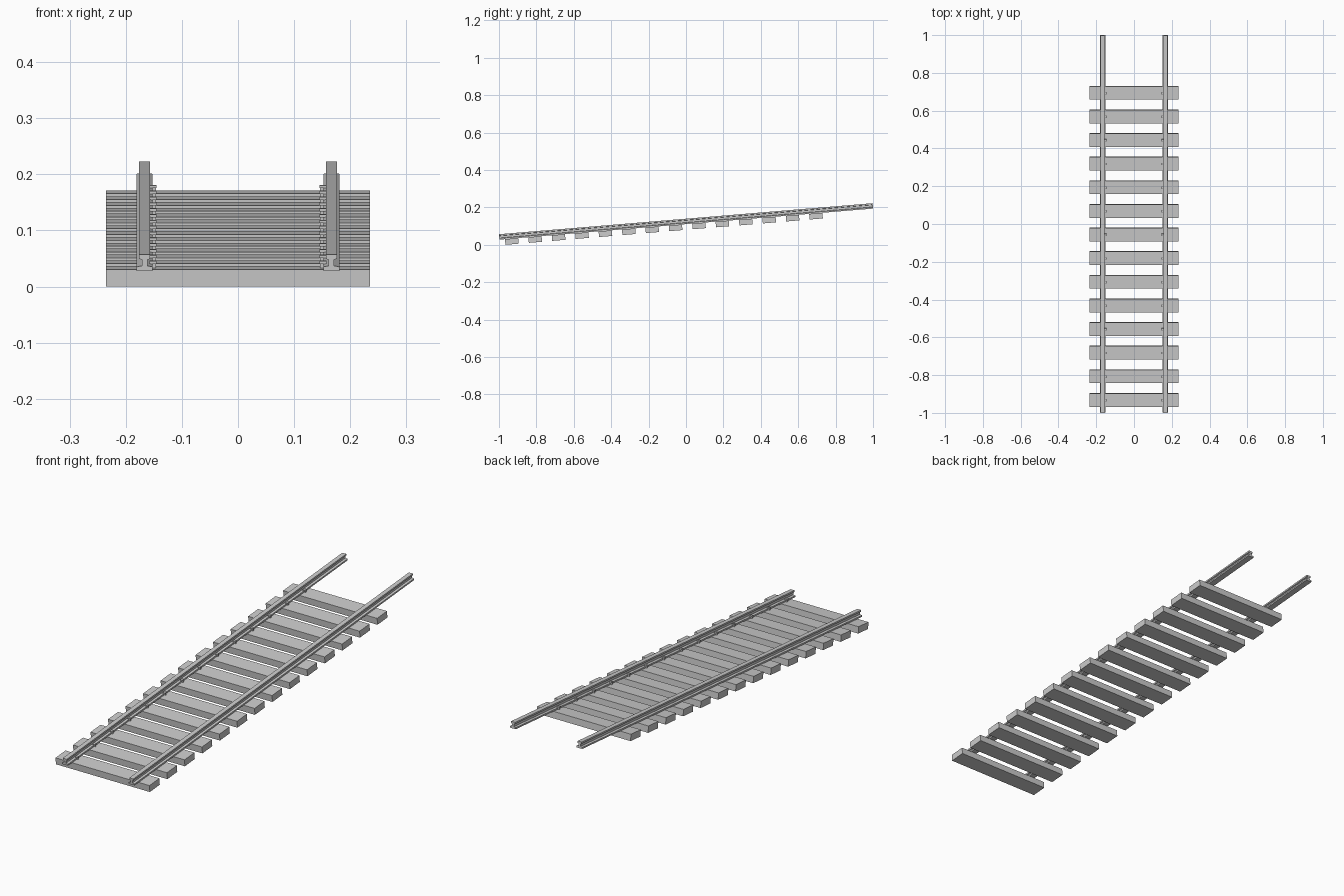
import bpy, bmesh, math
from mathutils import Matrix

if "Cube" in bpy.data.objects:
    bpy.data.objects.remove(bpy.data.objects["Cube"])

ANGLE = math.atan(0.083)
# Sloped frame: origin on the plane where rails rest on the ties
SLOPE = Matrix.Translation((0, 0, 0.1108)) @ Matrix.Rotation(ANGLE, 4, 'X')
RAIL_X = 0.1665
TIES = 14


def finish(name, bm):
    bmesh.ops.recalc_face_normals(bm, faces=bm.faces)
    me = bpy.data.meshes.new(name)
    bm.to_mesh(me)
    bm.free()
    ob = bpy.data.objects.new(name, me)
    ob.matrix_world = SLOPE
    bpy.context.collection.objects.link(ob)
    return ob


def add_box(bm, x, y, z):
    m = Matrix.Translation((sum(x) / 2, sum(y) / 2, sum(z) / 2))
    s = Matrix.Diagonal((x[1] - x[0], y[1] - y[0], z[1] - z[0], 1))
    bmesh.ops.create_cube(bm, size=1, matrix=m @ s)


def make_rail(name, side):
    # I-shaped section: foot, web, head
    half = [(0.0145, 0), (0.0145, 0.007), (0.005, 0.009),
            (0.005, 0.020), (0.010, 0.0215), (0.010, 0.029)]
    section = half + [(-x, z) for x, z in reversed(half)]
    length, mid = 2.0045, 0.0012
    bm = bmesh.new()
    face = bm.faces.new([bm.verts.new((side * RAIL_X + x, mid - length / 2, z))
                         for x, z in section])
    ext = bmesh.ops.extrude_face_region(bm, geom=[face], use_keep_orig=True)
    verts = [g for g in ext['geom'] if isinstance(g, bmesh.types.BMVert)]
    bmesh.ops.translate(bm, verts=verts, vec=(0, length, 0))
    finish(name, bm)


make_rail("left_rail", -1)
make_rail("right_rail", 1)

for i in range(TIES):
    y = (-0.9325 + i * 0.1251) / math.cos(ANGLE)

    # Wooden tie
    bm = bmesh.new()
    add_box(bm, (-0.235, 0.235), (y - 0.0355, y + 0.0355), (-0.0302, 0))
    finish(f"tie_{i + 1}", bm)

    # Spikes gripping the inner edge of each rail foot
    bm = bmesh.new()
    for s in (-1, 1):
        add_box(bm, sorted((s * 0.146, s * 0.152)), (y - 0.003, y + 0.003), (-0.01, 0.009))
        add_box(bm, sorted((s * 0.1455, s * 0.158)), (y - 0.006, y + 0.006), (0.0075, 0.0125))
    finish(f"spikes_{i + 1}", bm)
